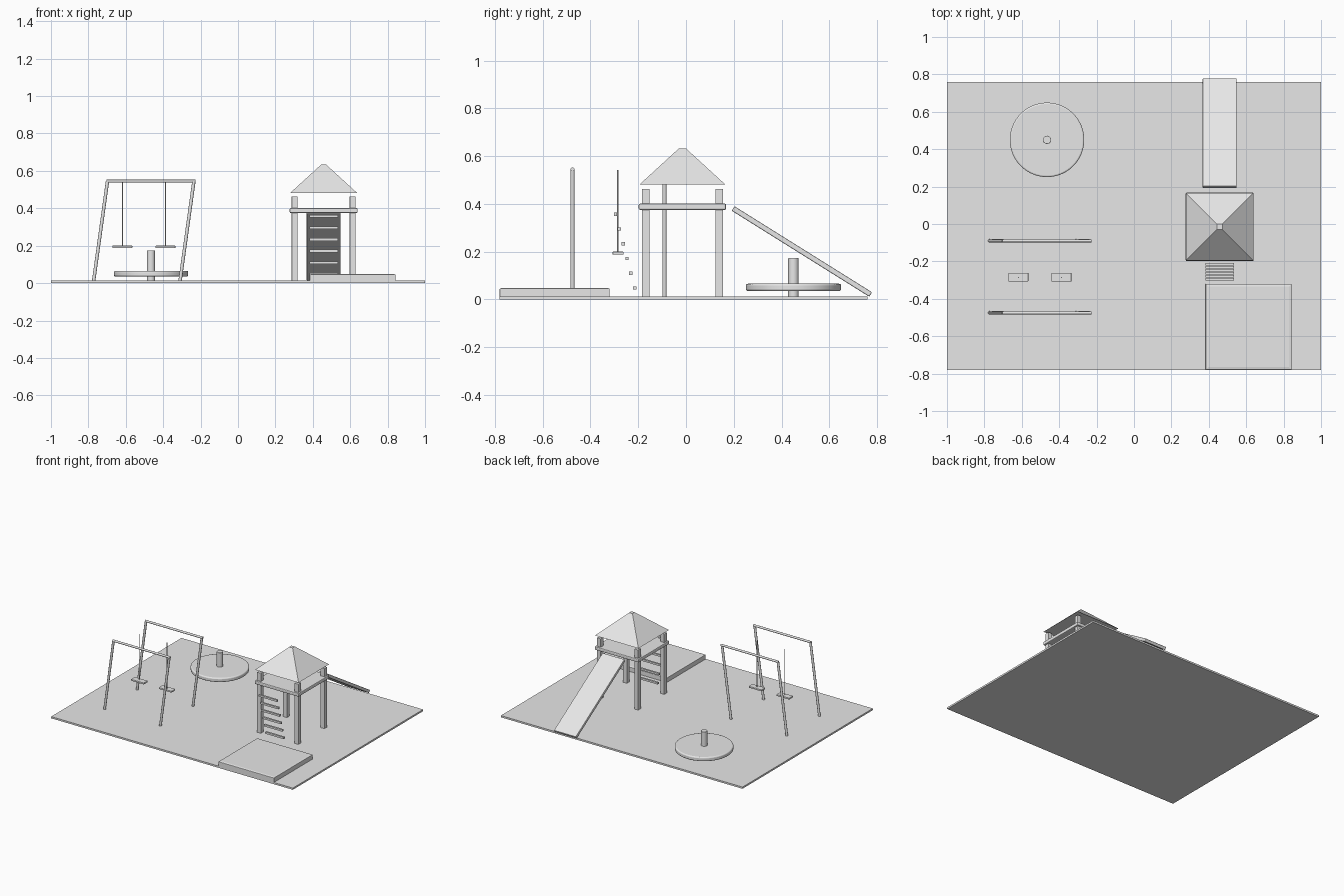
import bpy
import bmesh
import math
from mathutils import Vector

old = bpy.data.objects.get("Cube")
if old:
    bpy.data.objects.remove(old, do_unlink=True)

grey = bpy.data.materials.new("light grey")
grey.use_nodes = True
COLOUR = (0.8, 0.8, 0.8, 1)
grey.diffuse_color = COLOUR
grey.node_tree.nodes["Principled BSDF"].inputs["Base Color"].default_value = COLOUR


def finish(obj, name, bevel=0, segments=2):
    obj.name = name
    obj.data.name = name
    obj.data.materials.append(grey)
    if bevel:
        mod = obj.modifiers.new("rounded edges", "BEVEL")
        mod.width = bevel
        mod.segments = segments
        mod.limit_method = "ANGLE"
    return obj


def box(name, low, high, bevel=0):
    low, high = Vector(low), Vector(high)
    bpy.ops.mesh.primitive_cube_add(size=1, location=(low + high) / 2)
    obj = bpy.context.object
    obj.scale = high - low
    bpy.ops.object.transform_apply(location=False, rotation=False, scale=True)
    return finish(obj, name, bevel)


def rod(name, start, end, radius, sides=16, bevel=0):
    start, end = Vector(start), Vector(end)
    axis = end - start
    bpy.ops.mesh.primitive_cylinder_add(vertices=sides, radius=radius, depth=axis.length,
                                        location=(start + end) / 2)
    obj = bpy.context.object
    obj.rotation_euler = axis.to_track_quat("Z", "Y").to_euler()
    bpy.ops.object.shade_smooth_by_angle(angle=math.radians(40))
    return finish(obj, name, bevel, 3)


# Ground slab
box("ground", (-1, -0.78, 0), (1, 0.76, 0.013))

# Tower: four posts, deck and pyramid roof with a blunt tip
TX, TY = 0.458, -0.015
for side, sx in (("right", -1), ("left", 1)):
    for place, sy in (("front", -1), ("back", 1)):
        x, y = TX + sx * 0.155, TY + sy * 0.154
        box(f"tower_post_{place}_{side}", (x - 0.016, y - 0.016, 0.005),
            (x + 0.016, y + 0.016, 0.463), 0.002)
box("tower_deck", (TX - 0.182, TY - 0.183, 0.375), (TX + 0.182, TY + 0.183, 0.401), 0.006)
bpy.ops.mesh.primitive_cone_add(vertices=4, radius1=0.18 * math.sqrt(2), radius2=0.014 * math.sqrt(2),
                                depth=0.152, location=(TX, TY, 0.557),
                                rotation=(0, 0, math.pi / 4))
finish(bpy.context.object, "tower_roof")

# Slide: tilted plank
top, foot = Vector((TX, 0.197, 0.381)), Vector((TX, 0.773, 0.021))
run = foot - top
slide = box("slide", (-0.091, -run.length / 2, -0.011), (0.091, run.length / 2, 0.011), 0.004)
slide.location = (top + foot) / 2
slide.rotation_euler.x = math.atan2(run.z, run.y)

# Ladder: floating rungs, leaning outward with height
for i in range(6):
    y, z = -0.215 - 0.016 * i, 0.048 + 0.0618 * i
    box(f"ladder_rung_{i + 1}", (0.381, y - 0.007, z - 0.007), (0.534, y + 0.007, z + 0.007))

# Sandbox: low slab with a softly chamfered rim
sandbox = box("sandbox", (0.383, -0.78, 0.005), (0.843, -0.32, 0.046), 0.003)
bm = bmesh.new()
bm.from_mesh(sandbox.data)
lid = max(bm.faces, key=lambda f: f.calc_center_median().z)
bmesh.ops.inset_region(bm, faces=[lid], thickness=0.02, depth=0.003)
bm.to_mesh(sandbox.data)
bm.free()

# Swing: two slanted frames
for place, y in (("front", -0.475), ("back", -0.09)):
    rod(f"swing_bar_{place}", (-0.703, y, 0.545), (-0.227, y, 0.545), 0.008)
    for side, x in (("right", -0.698), ("left", -0.236)):
        rod(f"swing_leg_{place}_{side}", (x - 0.075, y, 0.003), (x, y, 0.543), 0.009)

# Swing seats, each on one cord
for side, x in (("right", -0.618), ("left", -0.388)):
    box(f"swing_seat_{side}", (x - 0.053, -0.307, 0.188), (x + 0.053, -0.262, 0.2), 0.002)
    rod(f"swing_cord_{side}", (x, -0.285, 0.19), (x, -0.285, 0.542), 0.003, 8)

# Roundabout: disc and central post
rod("roundabout_disc", (-0.465, 0.45, 0.035), (-0.465, 0.45, 0.066), 0.199, 64, 0.008)
rod("roundabout_post", (-0.465, 0.45, 0.01), (-0.465, 0.45, 0.174), 0.022, 24, 0.002)
